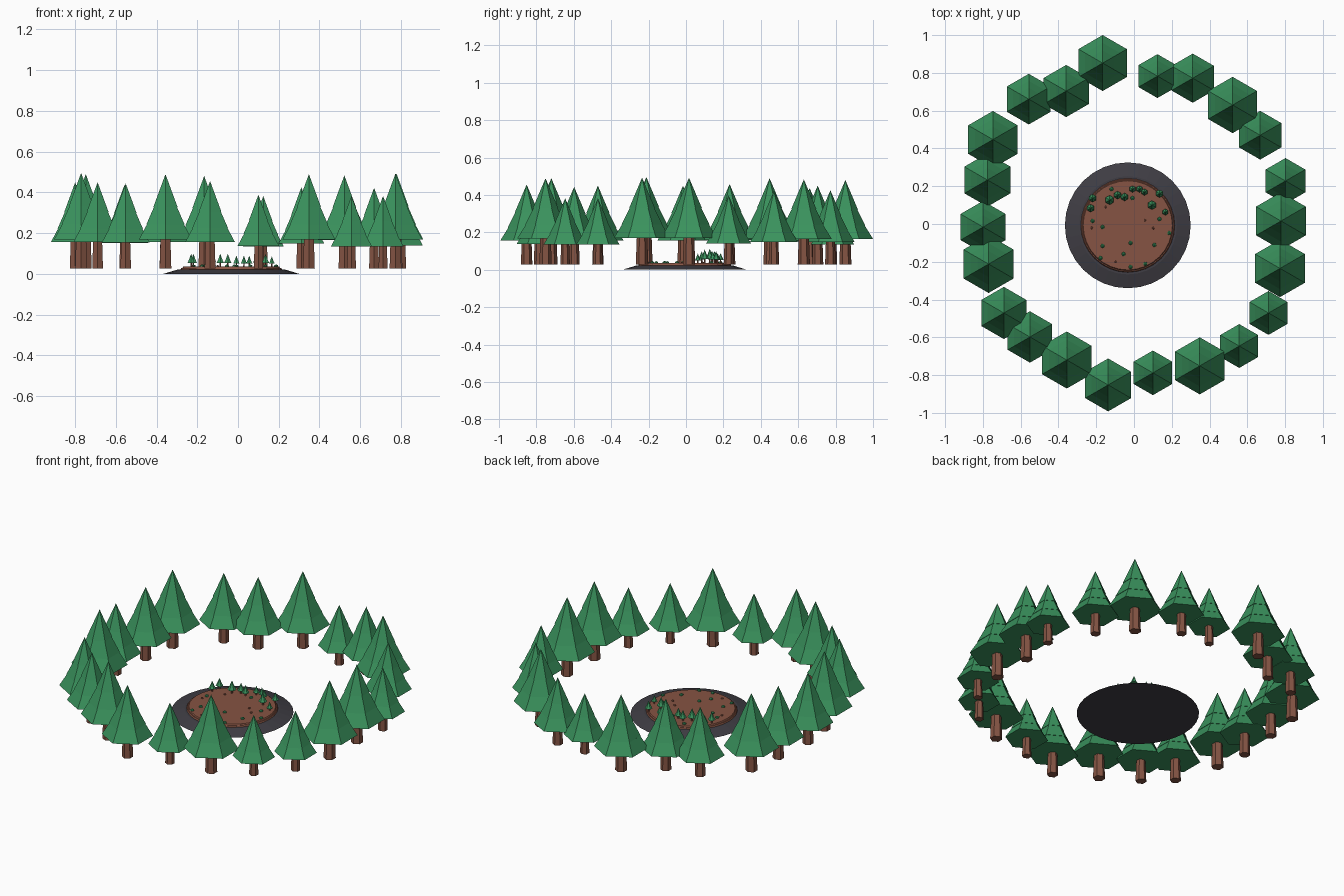
import bpy, bmesh, math

if "Cube" in bpy.data.objects:
    bpy.data.objects.remove(bpy.data.objects["Cube"])


def material(name, col):
    m = bpy.data.materials.new(name)
    m.diffuse_color = (*col, 1)
    m.use_nodes = True
    m.node_tree.nodes["Principled BSDF"].inputs["Base Color"].default_value = m.diffuse_color
    return m


GREEN = material("leaf green", (0.042, 0.29, 0.11))
BARK = material("bark brown", (0.23, 0.088, 0.056))
SOIL = material("soil brown", (0.24, 0.088, 0.056))
STONE = material("dark stone", (0.05, 0.047, 0.058))


def frustum(bm, sides, x, y, z0, z1, r0, r1, mat=0):
    """Closed cone or frustum with its first corner on +y."""
    def ring(z, r):
        if r == 0:
            return [bm.verts.new((x, y, z))]
        return [bm.verts.new((x + r * math.cos(math.pi / 2 + math.tau * i / sides),
                              y + r * math.sin(math.pi / 2 + math.tau * i / sides), z))
                for i in range(sides)]
    a, b = ring(z0, r0), ring(z1, r1)
    faces = [bm.faces.new(a[::-1])]
    if r1:
        faces.append(bm.faces.new(b))
    for i in range(sides):
        j = (i + 1) % sides
        faces.append(bm.faces.new((a[i], a[j], b[j], b[i]) if r1 else (a[i], a[j], b[0])))
    for f in faces:
        f.material_index = mat


def finish(bm, name, mats):
    me = bpy.data.meshes.new(name)
    bm.to_mesh(me)
    bm.free()
    for m in mats:
        me.materials.append(m)
    ob = bpy.data.objects.new(name, me)
    bpy.context.collection.objects.link(ob)
    return ob


# conifer: trunk and three stacked hexagonal tiers, all scaled by crown radius
TIERS = [(0.93, 2.55, 1.0), (1.42, 2.85, 0.72), (2.0, 3.06, 0.45)]


def tree(name, x, y, z, r):
    bm = bmesh.new()
    frustum(bm, 6, x, y, z, z + 1.1 * r, 0.22 * r, 0.18 * r, 0)
    for lo, hi, rad in TIERS:
        frustum(bm, 6, x, y, z + lo * r, z + hi * r, rad * r, 0, 1)
    finish(bm, name, [BARK, GREEN])


# ring of large trees: x, y, crown radius
RING = [
    (-.166, .852, .148), (.124, .783, .116), (.311, .772, .13), (.522, .63, .149),
    (.668, .47, .129), (.802, .228, .121), (.778, .016, .152), (.773, -.235, .152),
    (.712, -.471, .116), (.557, -.646, .116), (.348, -.751, .151), (.1, -.788, .118),
    (-.137, -.852, .14), (-.356, -.72, .151), (-.551, -.598, .136), (-.689, -.471, .138),
    (-.77, -.212, .153), (-.799, -.016, .138), (-.776, .233, .141), (-.747, .447, .151),
    (-.557, .661, .134), (-.359, .704, .138)]
for i, (x, y, r) in enumerate(RING):
    tree(f"large_tree_{i + 1}", x, y, 0.027, r)

# central mound: dark sloping base and stepped soil discs
CX, CY = -0.033, -0.007
bm = bmesh.new()
frustum(bm, 32, CX, CY, 0, 0.022, 0.333, 0.26)
finish(bm, "stone_base", [STONE])
bm = bmesh.new()
frustum(bm, 32, CX, CY, 0.02, 0.029, 0.25, 0.245)
frustum(bm, 32, CX, CY, 0.029, 0.035, 0.24, 0.236)
finish(bm, "soil_disc", [SOIL])

# small trees along the back of the mound
SMALL = [
    (-.219, .137, .021), (-.23, .084, .021), (-.129, .127, .025), (-.087, .153, .021),
    (-.05, .143, .021), (-.008, .185, .018), (.029, .185, .018), (.055, .169, .018),
    (.135, .161, .021), (.095, .1, .024), (.166, .063, .017)]
for i, (x, y, r) in enumerate(SMALL):
    tree(f"small_tree_{i + 1}", x, y, 0.034, r)

# low bushes and stones scattered over the soil
BUSHES = [
    (-.219, .016), (-.166, -.016), (-.166, -.116), (-.177, -.18), (-.055, -.159),
    (-.018, -.1), (-.018, -.227), (.108, -.111), (.06, -.211), (.187, -.048),
    (.135, .026), (-.119, .185), (-.008, .137)]
STONES = [(-.224, -.021), (.103, -.021), (-.15, .09), (.06, .02), (-.1, -.2)]


def scatter(name, spots, radius, mat):
    for i, (x, y) in enumerate(spots):
        bm = bmesh.new()
        bmesh.ops.create_icosphere(bm, subdivisions=1, radius=radius)
        bmesh.ops.scale(bm, vec=(1, 1, 0.8), verts=bm.verts)
        bmesh.ops.translate(bm, vec=(x, y, 0.037), verts=bm.verts)
        finish(bm, f"{name}_{i + 1}", [mat])


scatter("bush", BUSHES, 0.012, GREEN)
scatter("stone", STONES, 0.008, SOIL)
